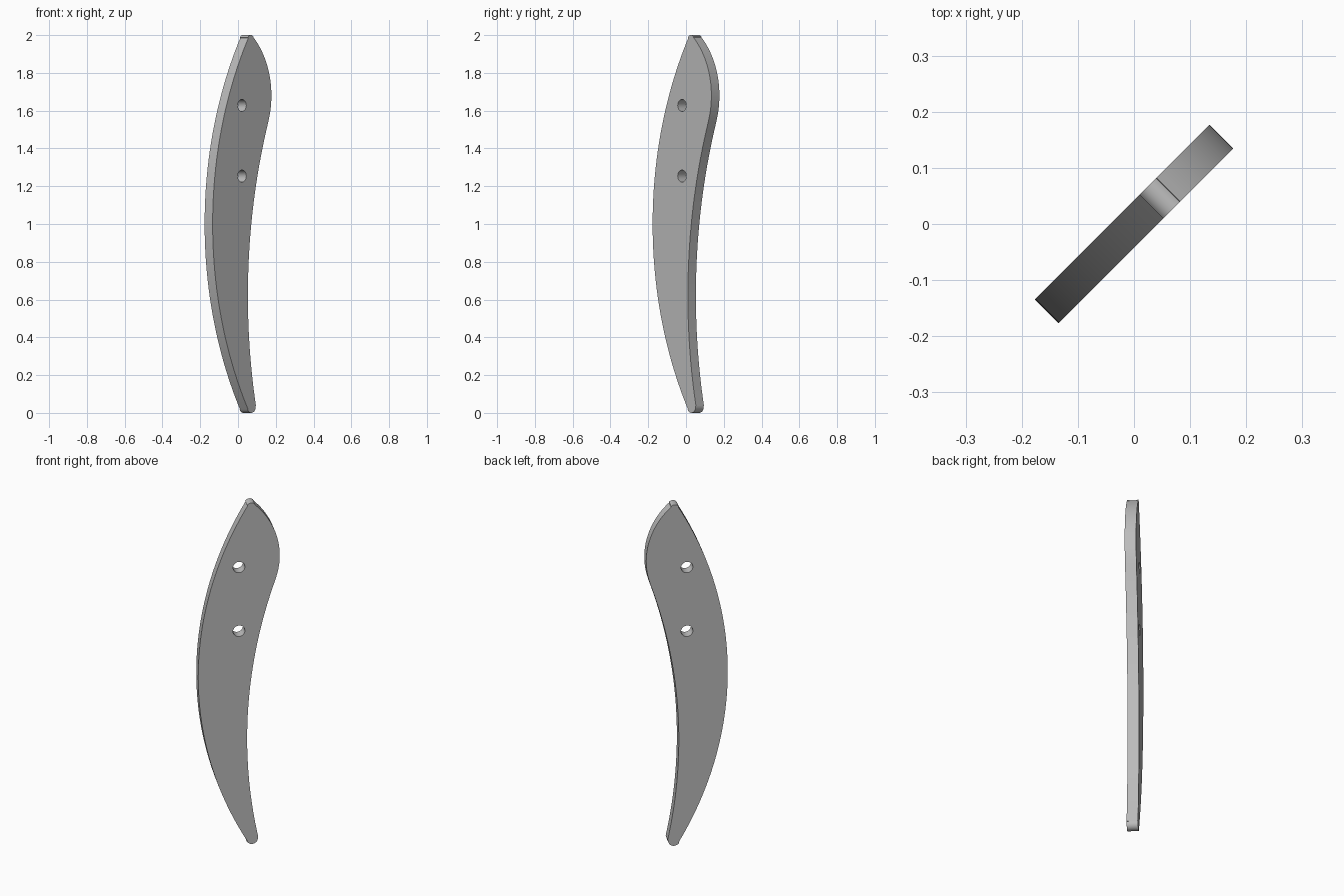
import bpy
from math import cos, sin, radians

cube = bpy.data.objects.get("Cube")
if cube:
    bpy.data.objects.remove(cube, do_unlink=True)


def arc(cx, cz, radius, start, end, steps):
    """Points along an arc, angles in degrees."""
    angles = [radians(start + (end - start) * i / steps) for i in range(steps + 1)]
    return [(cx + radius * cos(a), cz + radius * sin(a)) for a in angles]


def add_loop(curve, points):
    spline = curve.splines.new('POLY')
    spline.points.add(len(points) - 1)
    for p, (u, v) in zip(spline.points, points):
        p.co = (u, v, 0, 1)
    spline.use_cyclic_u = True


# Blade outline: hollow inner edge, bulge, tip, long outer edge, rounded foot
outline = (arc(2.894, 0.62, 2.85, 191.8, 161.1, 32)
           + arc(-0.2, 1.68, 0.42, -18.9, 47, 24)[1:]
           + arc(0.067, 1.973, 0.027, 47, 150, 10)
           + arc(1.73, 1.0, 1.95, 149.7, 210.3, 48)
           + arc(0.07, 0.032, 0.032, 207, 371, 14))

profile = bpy.data.curves.new("blade_plate", 'CURVE')
profile.dimensions = '2D'
profile.fill_mode = 'BOTH'
profile.extrude = 0.03
add_loop(profile, outline)

# Two bolt holes
for height in (1.628, 1.254):
    add_loop(profile, arc(0, height, 0.032, 0, 348.75, 31))

# Stand the plate upright, turned diagonally
plate = bpy.data.objects.new("blade_plate", profile)
plate.rotation_euler = (radians(90), 0, radians(45))
bpy.context.collection.objects.link(plate)

bpy.ops.object.select_all(action='DESELECT')
plate.select_set(True)
bpy.context.view_layer.objects.active = plate
bpy.ops.object.convert(target='MESH')
plate = bpy.context.object

# Weld the faces to the rim, then smooth the rim only
bpy.ops.object.mode_set(mode='EDIT')
bpy.ops.mesh.select_all(action='SELECT')
bpy.ops.mesh.remove_doubles(threshold=0.0005)
bpy.ops.mesh.normals_make_consistent(inside=False)
bpy.ops.object.mode_set(mode='OBJECT')
bpy.ops.object.shade_smooth_by_angle(angle=radians(30))

# Plain grey
grey = bpy.data.materials.new("plain_grey")
grey.use_nodes = True
colour = (0.5, 0.5, 0.5, 1)
grey.diffuse_color = colour
grey.node_tree.nodes["Principled BSDF"].inputs["Base Color"].default_value = colour
plate.data.materials.clear()
plate.data.materials.append(grey)
